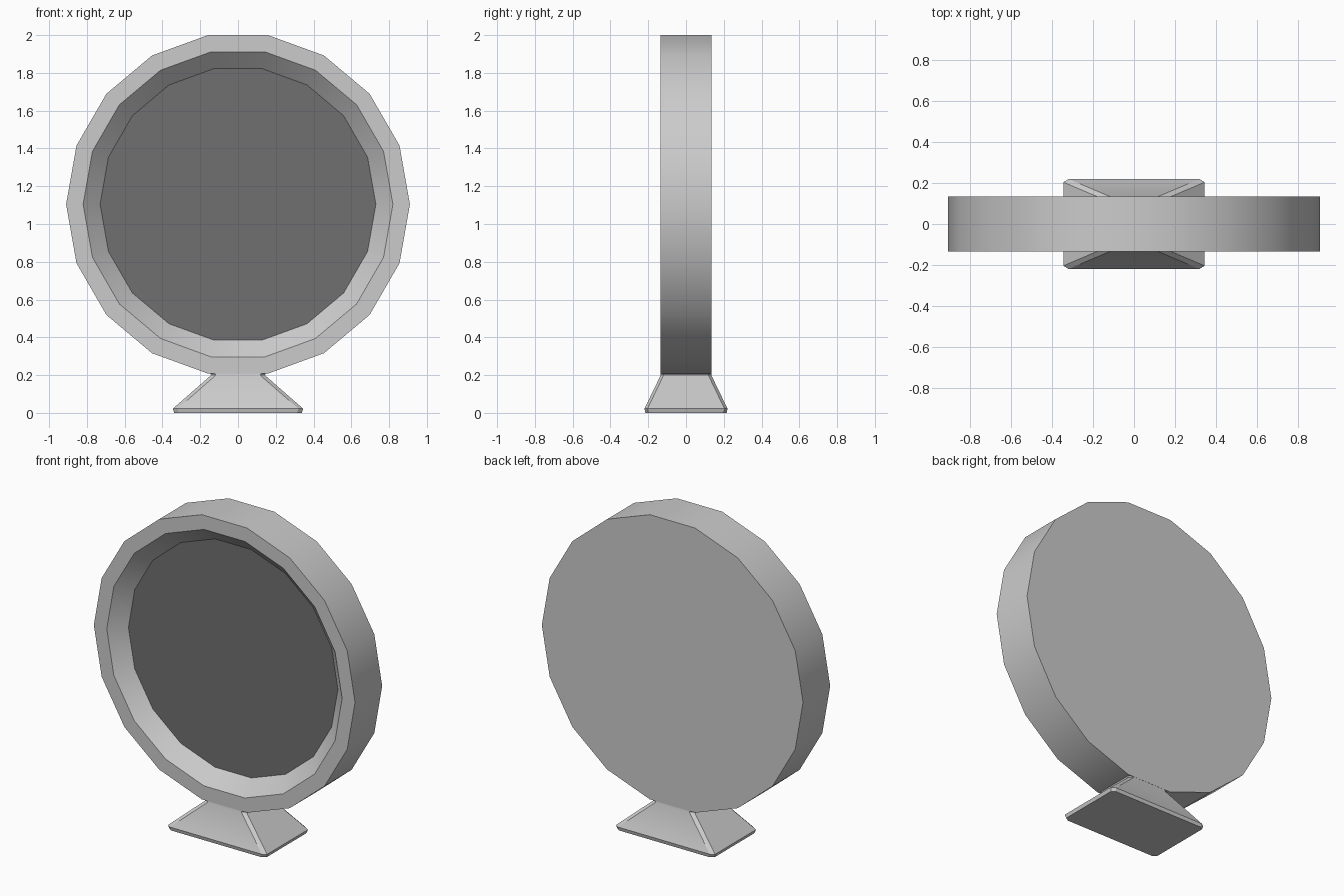
import bpy, bmesh, math

if "Cube" in bpy.data.objects:
    bpy.data.objects.remove(bpy.data.objects["Cube"])

SIDES, CENTRE_Z = 18, 1.104


def circle(r, y):
    return [(r * math.cos(2 * math.pi * i / SIDES), y,
             CENTRE_Z + r * math.sin(2 * math.pi * i / SIDES)) for i in range(SIDES)]


def octagon(hx, hy, z, cx=0.025, cy=0.016):
    # rectangle with chamfered corners
    return [(hx, -hy + cy, z), (hx, hy - cy, z), (hx - cx, hy, z), (-hx + cx, hy, z),
            (-hx, hy - cy, z), (-hx, -hy + cy, z), (-hx + cx, -hy, z), (hx - cx, -hy, z)]


def loft(name, rings, cap_start=True, cap_end=True):
    bm = bmesh.new()
    loops = [[bm.verts.new(p) for p in ring] for ring in rings]
    n = len(loops[0])
    for a, b in zip(loops, loops[1:]):
        for i in range(n):
            j = (i + 1) % n
            bm.faces.new((a[i], a[j], b[j], b[i]))
    if cap_start:
        bm.faces.new(loops[0][::-1])
    if cap_end:
        bm.faces.new(loops[-1])
    mesh = bpy.data.meshes.new(name)
    bm.to_mesh(mesh)
    bm.free()
    obj = bpy.data.objects.new(name, mesh)
    bpy.context.collection.objects.link(obj)
    bpy.ops.object.select_all(action='DESELECT')
    obj.select_set(True)
    bpy.context.view_layer.objects.active = obj
    bpy.ops.object.shade_smooth_by_angle(angle=math.radians(30))
    return obj


# round frame: flat back, rim, front border and sloped recess wall
loft("mirror_frame", [circle(0.91, 0.135), circle(0.91, -0.135),
                      circle(0.82, -0.135), circle(0.73, -0.048)], cap_end=False)

# dark glass at the floor of the recess
glass = loft("mirror_glass", [circle(0.73, -0.048)], cap_start=False)
mat = bpy.data.materials.new("dark_glass")
mat.diffuse_color = (0.16, 0.16, 0.16, 1)
mat.use_nodes = True
mat.node_tree.nodes["Principled BSDF"].inputs["Base Color"].default_value = mat.diffuse_color
glass.data.materials.append(mat)

# flared foot with a thin lip at the bottom
loft("stand_foot", [octagon(0.338, 0.215, 0), octagon(0.345, 0.22, 0.022),
                    octagon(0.142, 0.134, 0.2), octagon(0.15, 0.134, 0.212)])
